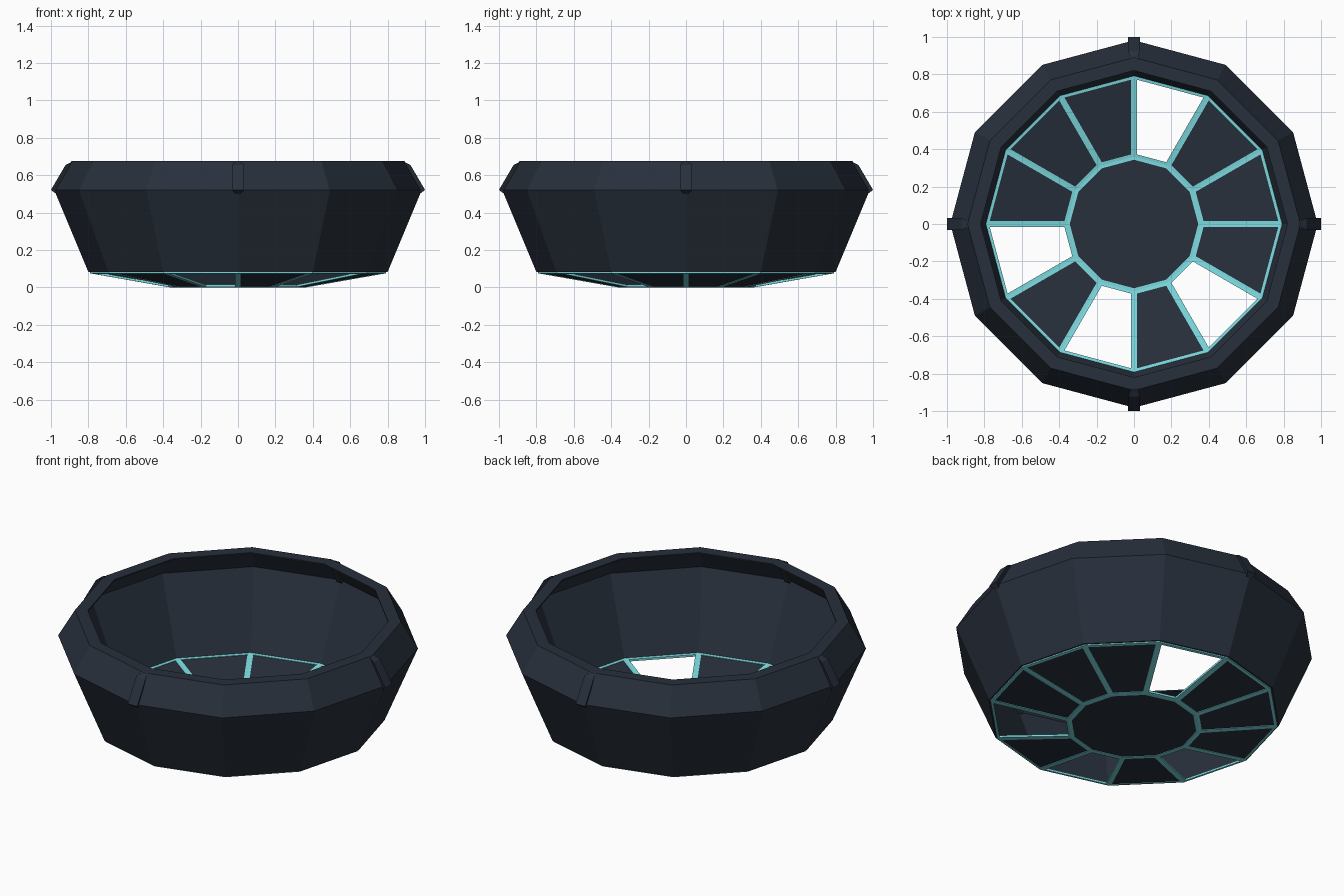
import bpy, bmesh, math
from mathutils import Vector, Matrix

if "Cube" in bpy.data.objects:
    bpy.data.objects.remove(bpy.data.objects["Cube"])

SEG = 12
OPEN = {2, 6, 8, 10}          # floor sectors left without a panel


def mat(name, c):
    m = bpy.data.materials.new(name)
    m.diffuse_color = (*c, 1)
    m.use_nodes = True
    m.node_tree.nodes["Principled BSDF"].inputs["Base Color"].default_value = m.diffuse_color
    return m


slate = mat("dark slate", (0.0205, 0.029, 0.0445))
teal = mat("pale teal", (0.20, 0.70, 0.74))


def finish(name, bm, m):
    bmesh.ops.recalc_face_normals(bm, faces=bm.faces)
    me = bpy.data.meshes.new(name)
    bm.to_mesh(me)
    bm.free()
    ob = bpy.data.objects.new(name, me)
    me.materials.append(m)
    bpy.context.collection.objects.link(ob)
    return ob


def pol(r, i, z):
    a = 2 * math.pi * i / SEG
    return Vector((r * math.cos(a), r * math.sin(a), z))


def arc(name, profile, start, count, m):
    """Sweep a closed (r, z) profile over some of the twelve sides."""
    bm = bmesh.new()
    rows = [[bm.verts.new(pol(r, start + k, z)) for r, z in profile]
            for k in range(count + 1)]
    n = len(profile)
    for a, b in zip(rows, rows[1:]):
        for j in range(n):
            bm.faces.new((a[j], a[(j + 1) % n], b[(j + 1) % n], b[j]))
    bm.faces.new(rows[0])
    bm.faces.new(rows[-1])
    return finish(name, bm, m)


# bowl: four quarter walls and rims, thin shells
wall = [(0.80, 0.083), (0.982, 0.52), (0.973, 0.52), (0.791, 0.083)]
rim = [(0.982, 0.52), (0.89, 0.675), (0.82, 0.675), (0.82, 0.667),
       (0.885, 0.667), (0.973, 0.52)]
for q in range(4):
    arc(f"wall_quarter_{q + 1}", wall, q * 3, 3, slate)
    arc(f"rim_quarter_{q + 1}", rim, q * 3, 3, slate)

# clips over the four seams, narrowing at both tips
clip = [(0.972, 0.50, 0.015), (1.0, 0.522, 0.031), (0.922, 0.655, 0.031),
        (0.88, 0.677, 0.015), (0.955, 0.515, 0.015)]
for q in range(4):
    bm = bmesh.new()
    ends = [[bm.verts.new((r, s * w, z)) for r, z, w in clip] for s in (-1, 1)]
    for e in ends:
        bm.faces.new(e)
    n = len(clip)
    for j in range(n):
        k = (j + 1) % n
        bm.faces.new((ends[0][j], ends[0][k], ends[1][k], ends[1][j]))
    bm.transform(Matrix.Rotation(q * math.pi / 2, 4, 'Z'))
    finish(f"seam_clip_{q + 1}", bm, slate)


# floor: each cell is a teal border round a thinner dark panel
def plate(name, quads, half, m):
    """Thicken flat faces vertically by half on both sides."""
    bm = bmesh.new()
    for pts in quads:
        lo = [bm.verts.new(p - Vector((0, 0, half))) for p in pts]
        hi = [bm.verts.new(p + Vector((0, 0, half))) for p in pts]
        bm.faces.new(lo)
        bm.faces.new(hi)
        for j in range(len(pts)):
            k = (j + 1) % len(pts)
            bm.faces.new((lo[j], lo[k], hi[k], hi[j]))
    return finish(name, bm, m)


R0, R1, Z0, Z1 = 0.36, 0.792, 0.006, 0.082
cells = [[pol(R0, i, Z0), pol(R1, i, Z1), pol(R1, i + 1, Z1), pol(R0, i + 1, Z0)]
         for i in range(SEG)]
cells.append([pol(R0, i, Z0) for i in range(SEG)])
borders, panels = [], []
for i, pts in enumerate(cells):
    bm = bmesh.new()
    f = bm.faces.new([bm.verts.new(p) for p in pts])
    bm.normal_update()
    ring = bmesh.ops.inset_region(bm, faces=[f], thickness=0.016, use_boundary=True,
                                  use_even_offset=True)["faces"]
    borders += [[v.co.copy() for v in g.verts] for g in ring]
    if i not in OPEN:
        panels.append([v.co.copy() for v in f.verts])
    bm.free()
plate("floor_frame", borders, 0.006, teal)
plate("floor_panels", panels, 0.003, slate)
